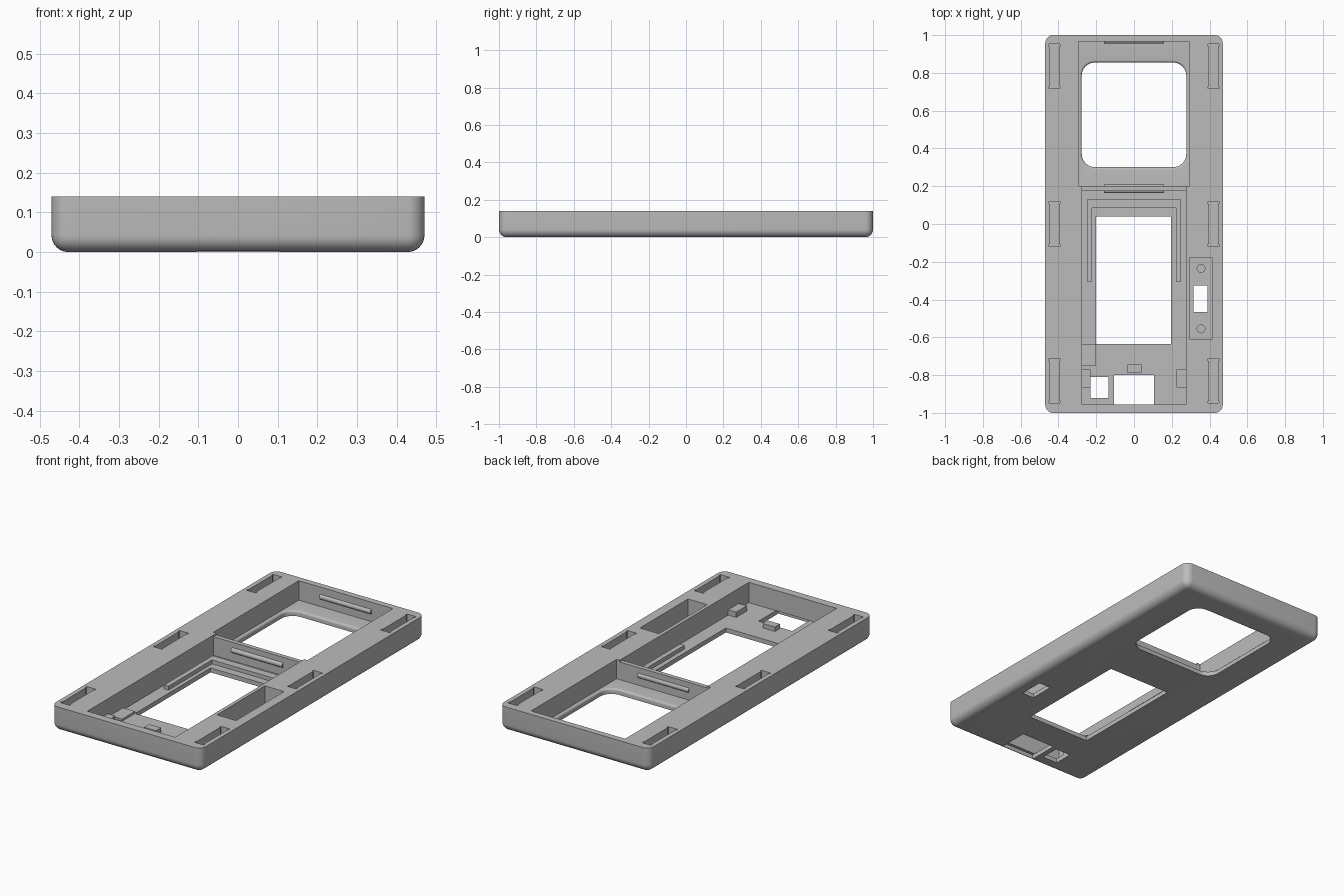
import bpy, bmesh, math
from mathutils import Vector

cube = bpy.data.objects.get("Cube")
if cube:
    bpy.data.objects.remove(cube, do_unlink=True)

grey = bpy.data.materials.new("light grey plastic")
grey.use_nodes = True
colour = (0.5, 0.5, 0.5, 1)
grey.diffuse_color = colour
grey.node_tree.nodes["Principled BSDF"].inputs["Base Color"].default_value = colour

TOP = 0.14
FLOOR = 0.025
UPPER_FLOOR = 0.03


def finish(bm, name):
    bmesh.ops.recalc_face_normals(bm, faces=bm.faces)
    mesh = bpy.data.meshes.new(name)
    bm.to_mesh(mesh)
    bm.free()
    obj = bpy.data.objects.new(name, mesh)
    mesh.materials.append(grey)
    bpy.context.collection.objects.link(obj)
    return obj


def box(name, x, y, z, radius=0, pick=None, segments=6):
    """Box from (min, max) ranges; edges chosen by pick are rounded."""
    bm = bmesh.new()
    bmesh.ops.create_cube(bm, size=1)
    for v in bm.verts:
        v.co = Vector([r[0] if c < 0 else r[1] for c, r in zip(v.co, (x, y, z))])
    if radius:
        edges = [e for e in bm.edges if pick(e.verts[0].co, e.verts[1].co)]
        bmesh.ops.bevel(bm, geom=edges, offset=radius, segments=segments,
                        profile=0.5, affect='EDGES')
    return finish(bm, name)


def cylinder(name, centre, radius, depth, along_x=False):
    bm = bmesh.new()
    bmesh.ops.create_cone(bm, cap_ends=True, segments=24, radius1=radius,
                          radius2=radius, depth=depth)
    for v in bm.verts:
        if along_x:
            v.co = Vector((v.co.z, v.co.y, v.co.x))
        v.co += Vector(centre)
    return finish(bm, name)


def rounded_hole(name, half, cy, corner, levels):
    """Rounded square loft; levels are (z, outward growth)."""
    bm = bmesh.new()
    rings = []
    for z, grow in levels:
        ring = []
        for quarter in range(4):
            for step in range(9):
                a = math.pi / 2 * (quarter + step / 8)
                sx = 1 if quarter in (0, 3) else -1
                sy = 1 if quarter < 2 else -1
                r = corner + grow
                ring.append(bm.verts.new((sx * (half - corner) + r * math.cos(a),
                                          cy + sy * (half - corner) + r * math.sin(a), z)))
        rings.append(ring)
    for low, high in zip(rings, rings[1:]):
        for i in range(len(low)):
            j = (i + 1) % len(low)
            bm.faces.new((low[i], low[j], high[j], high[i]))
    bm.faces.new(rings[0])
    bm.faces.new(rings[-1])
    return finish(bm, name)


def cut(target, cutter):
    mod = target.modifiers.new("cut", 'BOOLEAN')
    mod.operation = 'DIFFERENCE'
    mod.solver = 'EXACT'
    mod.object = cutter
    bpy.context.view_layer.objects.active = target
    bpy.ops.object.modifier_apply(modifier=mod.name)
    bpy.data.objects.remove(cutter, do_unlink=True)


def upright_or_bottom(a, b):
    return abs(a.z - b.z) > 0.01 or max(a.z, b.z) < 0.01


# Outer shell with rounded sides and underside
shell = box("shell", (-0.47, 0.47), (-1, 1), (0, TOP), 0.042, upright_or_bottom, 8)

# Two main pockets, leaving a thin divider between them
cut(shell, box("upper_pocket", (-0.295, 0.295), (0.2, 0.965), (UPPER_FLOOR, 0.3)))
cut(shell, box("lower_pocket", (-0.275, 0.275), (-0.955, 0.175), (FLOOR, 0.3)))
cut(shell, box("divider_top", (-0.275, 0.275), (0.17, 0.21), (0.13, 0.3)))

# Rounded upper window with a softened inner rim
rim = 0.012
levels = [(-0.1, 0), (UPPER_FLOOR - rim, 0)]
for i in range(1, 6):
    a = math.pi / 2 * i / 5
    levels.append((UPPER_FLOOR - rim + rim * math.sin(a), rim * (1 - math.cos(a))))
levels.append((0.1, rim))
cut(shell, rounded_hole("upper_window", 0.277, 0.578, 0.07, levels))

# Openings through the lower floor
cut(shell, box("screen_window", (-0.2, 0.195), (-0.635, 0.04), (-0.1, 0.1)))
cut(shell, box("small_window", (-0.23, -0.135), (-0.92, -0.81), (-0.1, 0.1)))
cut(shell, box("port_window", (-0.105, 0.105), (-0.955, -0.8), (-0.1, 0.1)))
cut(shell, box("port_notch", (-0.105, 0.105), (-0.972, -0.9), (-0.1, FLOOR)))

# Switch recess with a slot and two screw holes
cut(shell, box("switch_recess", (0.295, 0.415), (-0.61, -0.18), (FLOOR, 0.3)))
cut(shell, box("switch_slot", (0.315, 0.39), (-0.465, -0.325), (-0.1, 0.1)))
for y in (-0.235, -0.555):
    cut(shell, cylinder("screw_hole", (0.355, y, FLOOR), 0.021, 0.02))

# Six clip slots along the sides, slightly wider at the ends
for side in (-1, 1):
    for y in (-0.83, 0, 0.835):
        x = side * 0.42
        cut(shell, box("clip_slot", (x - 0.024, x + 0.024), (y - 0.115, y + 0.115),
                       (0.08, 0.3)))
        for end in (-1, 1):
            e = y + end * 0.112
            cut(shell, box("clip_end", (x - 0.029, x + 0.029), (e - 0.006, e + 0.006),
                           (0.08, 0.3)))

# Snap ridges on the upper wall and both faces of the divider
ridges = [cylinder(name, (0, y, 0.085), 0.015, 0.32, True) for name, y in (
    ("upper_snap_ridge", 0.97), ("divider_back_ridge", 0.193),
    ("divider_front_ridge", 0.178))]

# U-shaped screen rail
base = FLOOR - 0.005
rail_z = (base, FLOOR + 0.022)
for side, name in ((-1, "right_rail"), (1, "left_rail")):
    box(name, sorted((side * 0.222, side * 0.25)), (-0.305, 0.13), rail_z)
box("cross_rail", (-0.222, 0.222), (0.085, 0.13), rail_z)

# Locating blocks on the lower floor
box("left_block", (0.225, 0.28), (-0.865, -0.77), (base, 0.055))
box("right_block", (-0.28, -0.23), (-0.865, -0.77), (base, 0.055))
box("centre_block", (-0.035, 0.04), (-0.79, -0.745), (base, 0.05))
box("corner_step", (-0.28, -0.2), (-0.75, -0.635), (base, 0.037))

# Smooth the rounded parts, keeping sharp edges
for obj in [shell] + ridges:
    bpy.ops.object.select_all(action='DESELECT')
    obj.select_set(True)
    bpy.context.view_layer.objects.active = obj
    bpy.ops.object.shade_smooth_by_angle(angle=math.radians(30))
